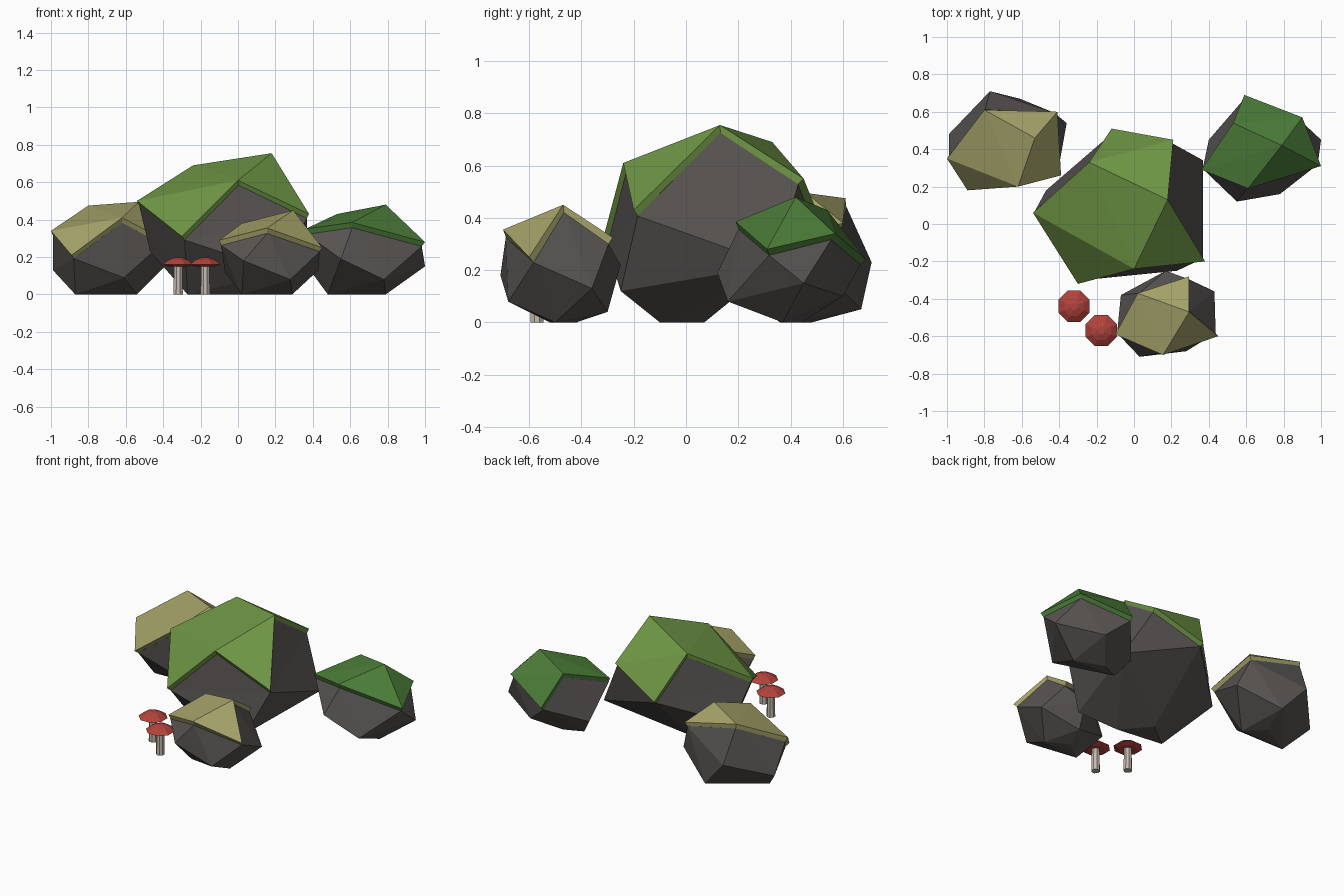
import bpy
import bmesh
import math
from mathutils import Vector

default_cube = bpy.data.objects.get("Cube")
if default_cube:
    bpy.data.objects.remove(default_cube, do_unlink=True)

MOSS_THICKNESS = 0.03
MOSS_SLOPE = 0.5


def make_material(name, red, green, blue):
    material = bpy.data.materials.new(name)
    material.use_nodes = True
    colour = (red, green, blue, 1)
    material.diffuse_color = colour
    shader = material.node_tree.nodes["Principled BSDF"]
    shader.inputs["Base Color"].default_value = colour
    shader.inputs["Roughness"].default_value = 0.9
    return material


stone = make_material("grey stone", 0.095, 0.088, 0.083)
meadow_moss = make_material("meadow green moss", 0.16, 0.31, 0.06)
forest_moss = make_material("forest green moss", 0.07, 0.2, 0.04)
olive_moss = make_material("olive moss", 0.37, 0.36, 0.14)
cap_red = make_material("mushroom red", 0.45, 0.055, 0.045)
stem_cream = make_material("mushroom cream", 0.55, 0.5, 0.43)


def make_object(name, bm, material):
    mesh = bpy.data.meshes.new(name)
    bm.to_mesh(mesh)
    bm.free()
    mesh.materials.append(material)
    obj = bpy.data.objects.new(name, mesh)
    bpy.context.collection.objects.link(obj)
    return obj


def mossy_rock(name, moss_material, crown, body):
    """Convex boulder from corner points in hundredths; upward faces carry a moss shell."""
    rock = bmesh.new()
    for point in crown + body:
        rock.verts.new(Vector(point) / 100)
    hull = bmesh.ops.convex_hull(rock, input=rock.verts[:])
    unused = {g for g in hull["geom_interior"] + hull["geom_unused"]
              if isinstance(g, bmesh.types.BMVert)}
    bmesh.ops.delete(rock, geom=list(unused), context="VERTS")
    bmesh.ops.recalc_face_normals(rock, faces=rock.faces[:])
    rock.normal_update()
    rock.verts.index_update()

    # moss patch: every face that looks mostly upward
    moss = bmesh.new()
    copies = {}
    for face in rock.faces:
        if face.normal.z > MOSS_SLOPE:
            for vert in face.verts:
                if vert not in copies:
                    copies[vert] = moss.verts.new(vert.co)
            moss.faces.new([copies[vert] for vert in face.verts])
    moss.normal_update()

    # sink the stone below the patch, then give the patch its thickness
    for vert, copy in copies.items():
        vert.co -= copy.normal * MOSS_THICKNESS
    make_object(name, rock, stone)
    shell = make_object(name + "_moss", moss, moss_material)
    solidify = shell.modifiers.new("thickness", "SOLIDIFY")
    solidify.thickness = MOSS_THICKNESS + 0.004
    solidify.offset = -1


# Boulders: crown corners, then lower corners
mossy_rock(
    "large_rock", meadow_moss,
    [(-54, 6, 50), (-30, -32, 31), (-24, 33, 69), (18, 13, 75.5),
     (0, -24, 61), (38, -20, 43), (21, 45, 55)],
    [(37, 34, 22), (-12, 51, 40), (-47, 18, 23), (23, -25, 12),
     (-27, -6, 0), (5, -10, 0), (-10, 7, 0)])

mossy_rock(
    "left_rock", forest_moss,
    [(36, 29, 35), (61, 19, 38.5), (53, 54, 43), (79, 42, 48),
     (100, 31, 28), (90, 57, 34), (59, 69, 24)],
    [(100, 45, 15), (55, 12, 19), (78, 16, 8), (40, 45, 11), (73, 60, 10),
     (48, 39, 0), (79, 37, 0), (60, 44, 0)])

mossy_rock(
    "right_rock", olive_moss,
    [(-100, 35, 34), (-89, 18, 21), (-62, 20, 41), (-80, 61, 47.5),
     (-53, 46, 49.5), (-41, 60, 38), (-39, 26, 29)],
    [(-99, 48, 13), (-77, 71, 23), (-61, 67, 5), (-36, 54, 18),
     (-61, 24, 9), (-87, 36, 0), (-54, 37, 0), (-65, 48, 0)])

mossy_rock(
    "front_rock", olive_moss,
    [(15.5, -70, 35.5), (29.5, -47, 45), (29.5, -28, 32.5),
     (45, -60, 25), (-10, -59, 29), (2, -37, 38)],
    [(3, -71, 18), (28, -68, 8), (17, -25, 22), (43, -36, 13),
     (-7, -38, 12), (18, -30, 4), (2, -52, 0), (29, -50, 0), (15, -42, 0)])


def lathe(name, profile, centre, material, sides=8):
    """Faceted solid of revolution from (radius, height) pairs, closed at both ends."""
    bm = bmesh.new()
    rings = []
    for radius, height in profile:
        angles = [math.tau * (i + 0.5) / sides for i in range(sides)]
        rings.append([bm.verts.new((centre[0] + radius * math.cos(a),
                                    centre[1] + radius * math.sin(a), height))
                      for a in angles])
    for low, high in zip(rings, rings[1:]):
        for i in range(sides):
            j = (i + 1) % sides
            bm.faces.new((low[i], low[j], high[j], high[i]))
    bm.faces.new(rings[0][::-1])
    bm.faces.new(rings[-1])
    return make_object(name, bm, material)


# Mushrooms
for side, centre in (("right", (-0.32, -0.44)), ("left", (-0.175, -0.57))):
    lathe(side + "_mushroom_stem", [(0.027, 0), (0.024, 0.16)], centre, stem_cream)
    lathe(side + "_mushroom_cap",
          [(0.055, 0.15), (0.09, 0.16), (0.055, 0.185), (0.02, 0.198)], centre, cap_red)
